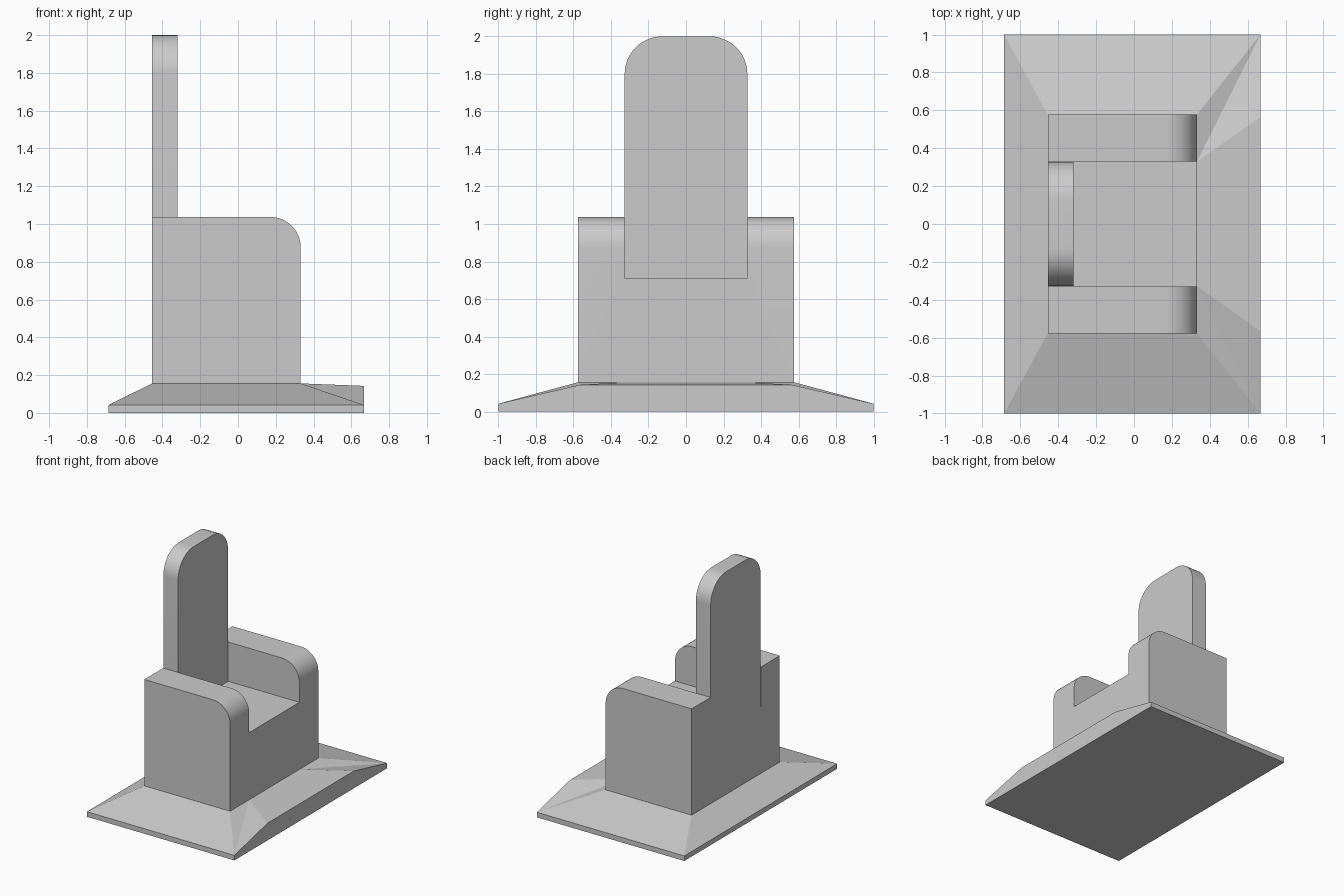
import bpy, bmesh
from math import sin, cos, pi, radians

if "Cube" in bpy.data.objects:
    bpy.data.objects.remove(bpy.data.objects["Cube"])


def make(name, verts, faces):
    mesh = bpy.data.meshes.new(name)
    mesh.from_pydata(verts, [], faces)
    bm = bmesh.new()
    bm.from_mesh(mesh)
    bmesh.ops.recalc_face_normals(bm, faces=bm.faces)
    bm.to_mesh(mesh)
    bm.free()
    obj = bpy.data.objects.new(name, mesh)
    bpy.context.collection.objects.link(obj)
    return obj


def prism(name, profile, place, lo, hi):
    """Extrude a 2D profile from lo to hi; place(u, v, d) gives the 3D point."""
    n = len(profile)
    verts = [place(u, v, d) for d in (lo, hi) for u, v in profile]
    faces = [tuple(range(n)), tuple(range(n, 2 * n))]
    faces += [(i, (i + 1) % n, n + (i + 1) % n, n + i) for i in range(n)]
    return make(name, verts, faces)


def arc(cx, cy, r, start, steps=12):
    """Quarter circle, counter-clockwise from the start angle."""
    return [(cx + r * cos(start + pi / 2 * i / steps),
             cy + r * sin(start + pi / 2 * i / steps)) for i in range(steps + 1)]


def smooth(obj):
    bpy.ops.object.select_all(action='DESELECT')
    obj.select_set(True)
    bpy.context.view_layer.objects.active = obj
    bpy.ops.object.shade_smooth_by_angle(angle=radians(30))


BACK, FRONT, WIDTH = -0.455, 0.332, 0.577
SEAT_HALF, SEAT_Z, ARM_Z, DECK_Z = 0.329, 0.712, 1.037, 0.156

# Sloped plinth with a shallow ramp rising to a tall face on the +x side
xb, xf, rim, lip = -0.685, 0.667, 0.042, 0.143
half = [(xb, 1, 0), (xf, 1, 0), (xb, 1, rim), (xf, 1, rim),
        (xf, 0.565, lip), (FRONT, SEAT_HALF, DECK_Z),
        (FRONT, WIDTH, DECK_Z), (BACK, WIDTH, DECK_Z)]
verts = half + [(x, -y, z) for x, y, z in half]
side = [(0, 1, 3, 2), (2, 3, 6, 7), (3, 4, 5), (3, 5, 6)]
faces = side + [tuple(i + 8 for i in f) for f in side]
faces += [(0, 1, 9, 8), (0, 2, 10, 8), (2, 7, 15, 10),
          (1, 3, 4, 12, 11, 9), (4, 5, 13, 12),
          (5, 6, 7, 15, 14, 13)]
make("plinth", verts, faces)

# Seat body with rounded arm fronts
r = 0.16
body_profile = [(BACK, DECK_Z), (FRONT, DECK_Z)]
body_profile += arc(FRONT - r, ARM_Z - r, r, 0) + [(BACK, ARM_Z)]
body = prism("seat_and_arms", body_profile, lambda u, v, d: (u, d, v), -WIDTH, WIDTH)

# Recess between the arms
s = SEAT_HALF
cutter = prism("seat_recess_cutter", [(-s, SEAT_Z), (s, SEAT_Z), (s, 1.5), (-s, 1.5)],
               lambda u, v, d: (d, u, v), -1, 1)
cutter.hide_render = True
mod = body.modifiers.new("recess", 'BOOLEAN')
mod.operation = 'DIFFERENCE'
mod.solver = 'EXACT'
mod.object = cutter
bpy.context.view_layer.objects.active = body
bpy.ops.object.modifier_apply(modifier=mod.name)
bpy.data.objects.remove(cutter)
smooth(body)

# Tall backrest with rounded top corners
b, r = 0.327, 0.2
back_profile = [(-b, SEAT_Z), (b, SEAT_Z)]
back_profile += arc(b - r, 2 - r, r, 0) + arc(r - b, 2 - r, r, pi / 2)
backrest = prism("backrest", back_profile, lambda u, v, d: (d, u, v), BACK, -0.32)
smooth(backrest)
